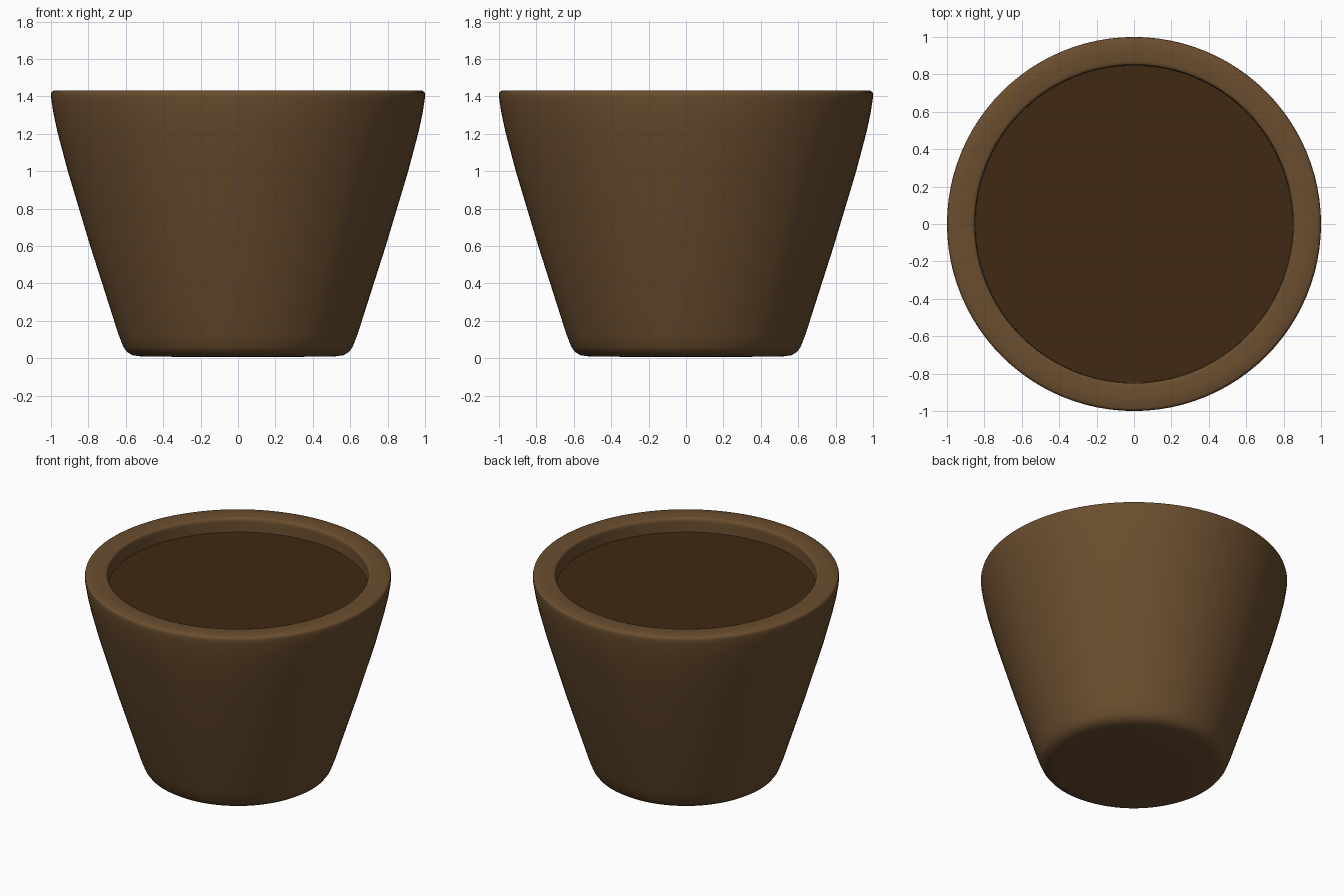
import bpy, bmesh, math

if "Cube" in bpy.data.objects:
    bpy.data.objects.remove(bpy.data.objects["Cube"])


def lathe(name, profile, color, steps=96):
    """Spin an (r, z) profile around z into a smooth object."""
    bm = bmesh.new()
    verts = [bm.verts.new((r, 0, z)) for r, z in profile]
    edges = [bm.edges.new(p) for p in zip(verts, verts[1:])]
    bmesh.ops.spin(bm, geom=verts + edges, cent=(0, 0, 0), axis=(0, 0, 1),
                   angle=2 * math.pi, steps=steps)
    bmesh.ops.remove_doubles(bm, verts=bm.verts, dist=1e-4)
    # profiles run from the bottom outwards or the centre top outwards
    for f in bm.faces:
        f.normal_update()
    mid = max(bm.faces, key=lambda f: f.calc_area())
    c = mid.calc_center_median()
    out = mid.normal.x * c.x + mid.normal.y * c.y
    flip = mid.normal.z < 0 if name == "soil" else out < 0
    if flip:
        bmesh.ops.reverse_faces(bm, faces=bm.faces)
    mesh = bpy.data.meshes.new(name)
    bm.to_mesh(mesh)
    bm.free()
    mat = bpy.data.materials.new(name)
    mat.diffuse_color = color
    mat.use_nodes = True
    mat.node_tree.nodes["Principled BSDF"].inputs["Base Color"].default_value = mat.diffuse_color
    mesh.materials.append(mat)
    obj = bpy.data.objects.new(name, mesh)
    bpy.context.collection.objects.link(obj)
    bpy.ops.object.select_all(action='DESELECT')
    obj.select_set(True)
    bpy.context.view_layer.objects.active = obj
    bpy.ops.object.shade_smooth_by_angle(angle=math.radians(60))
    return obj


# Tapered pot: base, outer wall, flat rim and short inner lip
lathe("pot", [
    (0, 0.006), (0.30, 0.007), (0.52, 0.01), (0.565, 0.016), (0.595, 0.035),
    (0.613, 0.06), (0.64, 0.13), (0.79, 0.60), (0.91, 1.0), (0.963, 1.2),
    (0.985, 1.3), (0.998, 1.38), (1.0, 1.41), (0.997, 1.423), (0.985, 1.43),
    (0.93, 1.431), (0.87, 1.43), (0.857, 1.427), (0.851, 1.42),
    (0.85, 1.40), (0.848, 1.33),
], (0.145, 0.075, 0.028, 1))

# Soil surface just below the rim, meeting the lip
lathe("soil", [(0, 1.33), (0.4, 1.33), (0.848, 1.33)], (0.05, 0.022, 0.006, 1))
